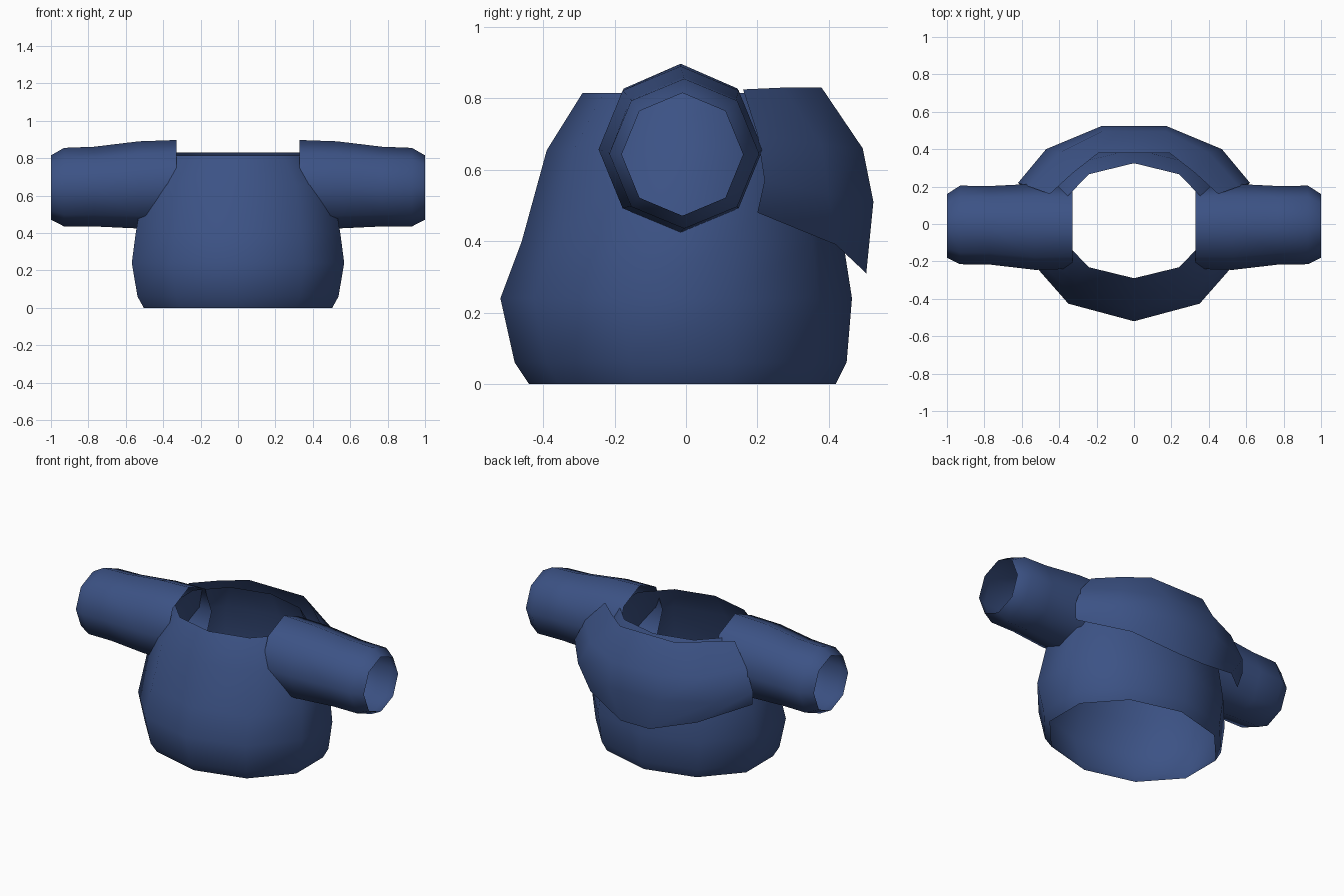
import bpy
import math

if "Cube" in bpy.data.objects:
    bpy.data.objects.remove(bpy.data.objects["Cube"])

navy = bpy.data.materials.new("navy cloth")
navy.diffuse_color = (0.045, 0.085, 0.235, 1)
navy.use_nodes = True
navy.node_tree.nodes["Principled BSDF"].inputs["Base Color"].default_value = navy.diffuse_color


def loft(name, rows, closed):
    """Skin a list of equally long rows of points; rows run along the part."""
    n = len(rows[0])
    verts = [p for row in rows for p in row]
    faces = []
    for r in range(len(rows) - 1):
        for i in range(n if closed else n - 1):
            j = (i + 1) % n
            faces.append((r * n + i, r * n + j, (r + 1) * n + j, (r + 1) * n + i))
    mesh = bpy.data.meshes.new(name)
    mesh.from_pydata(verts, [], faces)
    mesh.materials.append(navy)
    ob = bpy.data.objects.new(name, mesh)
    bpy.context.collection.objects.link(ob)
    for p in mesh.polygons:
        p.use_smooth = True
    return ob


# Shirt body: open ten-sided rings (height, half width, front y, back y)
body_profile = [
    (0.00, 0.53, -0.44, 0.42),
    (0.06, 0.565, -0.48, 0.45),
    (0.24, 0.597, -0.52, 0.465),
    (0.40, 0.575, -0.46, 0.44),
    (0.655, 0.53, -0.39, 0.40),
    (0.815, 0.41, -0.29, 0.325),
]
body_rows = []
for z, w, front, back in body_profile:
    mid, depth = (front + back) / 2, (back - front) / 2
    body_rows.append([(w * math.sin(i * math.tau / 10),
                       mid - depth * math.cos(i * math.tau / 10), z)
                      for i in range(10)])
loft("shirt_body", body_rows, True)

# Sleeves: open eight-sided tubes (x, centre y, centre z, radius y, radius z)
sleeve_profile = [
    (0.33, -0.015, 0.660, 0.225, 0.237),
    (0.53, -0.015, 0.657, 0.230, 0.233),
    (0.77, -0.007, 0.648, 0.210, 0.213),
    (0.93, -0.005, 0.645, 0.210, 0.210),
    (1.00, -0.010, 0.643, 0.170, 0.172),
]
for side, label in ((1, "right_sleeve"), (-1, "left_sleeve")):
    rows = [[(side * x, cy + ry * math.cos(i * math.tau / 8),
              cz + rz * math.sin(i * math.tau / 8)) for i in range(8)]
            for x, cy, cz, ry, rz in sleeve_profile]
    if side < 0:
        rows.reverse()  # keeps the faces pointing outwards
    loft(label, rows, True)

# Back flap: draped sheet, one half per row from outer edge to centre, mirrored
flap_rows = [
    [(0.60, 0.20, 0.48), (0.37, 0.42, 0.39), (0.10, 0.505, 0.31)],
    [(0.62, 0.22, 0.57), (0.47, 0.40, 0.53), (0.17, 0.525, 0.51)],
    [(0.56, 0.20, 0.70), (0.40, 0.38, 0.67), (0.17, 0.495, 0.66)],
    [(0.45, 0.16, 0.825), (0.33, 0.27, 0.83), (0.19, 0.38, 0.83)],
]
loft("back_flap",
     [row + [(-x, y, z) for x, y, z in reversed(row)] for row in flap_rows], False)
